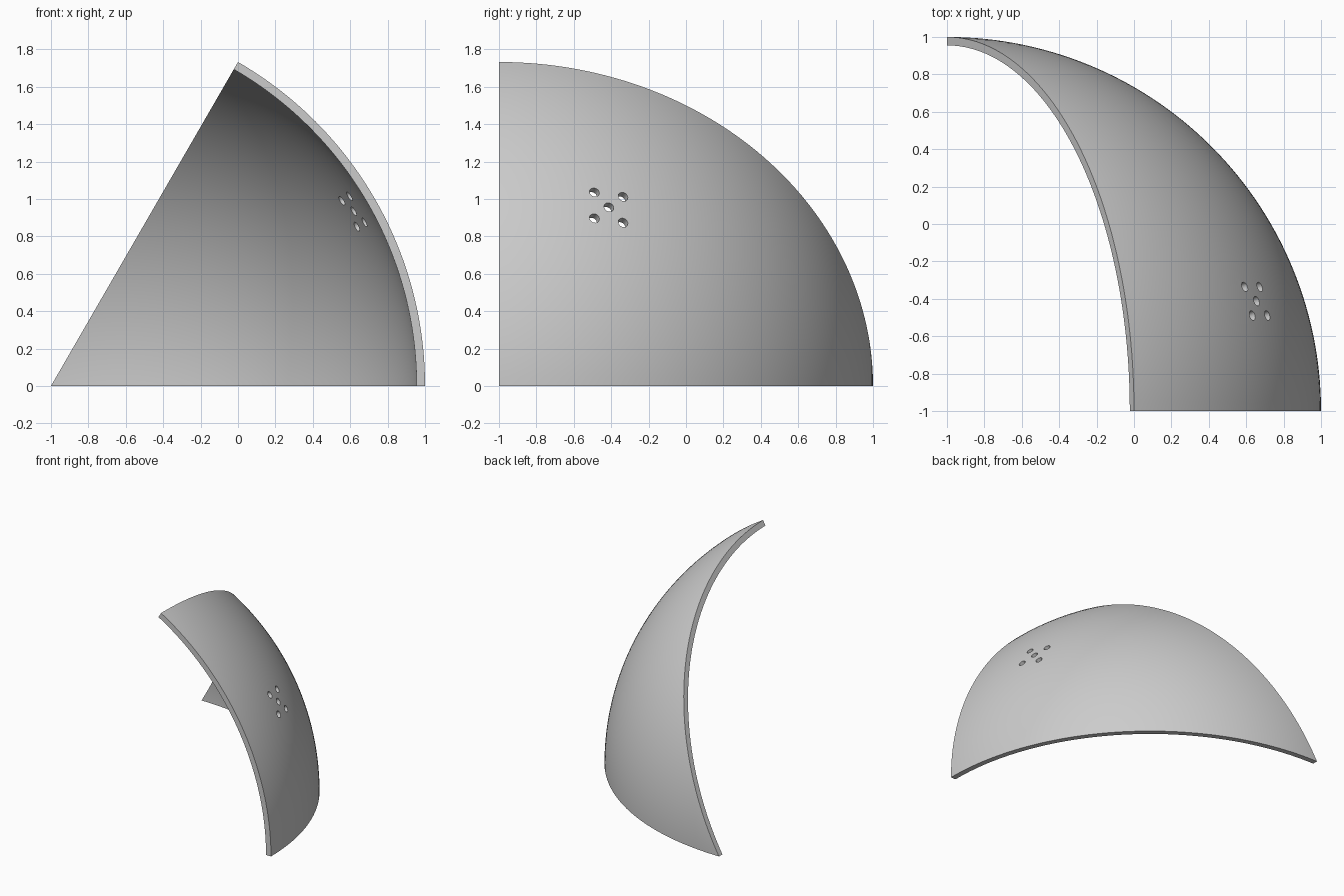
import bpy
import bmesh
from math import sin, cos, pi, radians
from mathutils import Vector, Matrix

cube = bpy.data.objects.get("Cube")
if cube:
    bpy.data.objects.remove(cube, do_unlink=True)

CENTRE = Vector((-1, -1, 0))
OUTER, INNER = 2.0, 1.955
WEDGE = radians(60)
ROUND, RISE = 40, 60          # steps around the wedge and towards its pole


def radial(around, lift):
    """Unit direction from the sphere centre; the pole lies along +y."""
    return Vector((cos(lift) * cos(around), sin(lift), cos(lift) * sin(around)))


def add_object(name, bm):
    mesh = bpy.data.meshes.new(name)
    bm.to_mesh(mesh)
    bm.free()
    obj = bpy.data.objects.new(name, mesh)
    bpy.context.collection.objects.link(obj)
    return obj


# Shell: a thick wedge of a sphere
bm = bmesh.new()
outer, inner = [
    [[bm.verts.new(CENTRE + r * radial(WEDGE * i / ROUND, pi / 2 * j / RISE))
      for j in range(RISE + 1)] for i in range(ROUND + 1)]
    for r in (OUTER, INNER)]

for i in range(ROUND):
    for j in range(RISE):
        for g in (outer, inner):
            bm.faces.new((g[i][j], g[i + 1][j], g[i + 1][j + 1], g[i][j + 1]))
    # front rim
    bm.faces.new((outer[i][0], outer[i + 1][0], inner[i + 1][0], inner[i][0]))

# bottom and top rims
for i in (0, ROUND):
    for j in range(RISE):
        bm.faces.new((outer[i][j], outer[i][j + 1], inner[i][j + 1], inner[i][j]))

bmesh.ops.remove_doubles(bm, verts=bm.verts, dist=0.0001)
bmesh.ops.recalc_face_normals(bm, faces=bm.faces)
shell = add_object("shell_segment", bm)

# Hole cutters: one in the middle and four in a square around it
axis = radial(radians(30), radians(17.1))
turn = axis.to_track_quat('Z', 'Y').to_matrix().to_4x4()
across = Vector((-sin(radians(30)), 0, cos(radians(30))))
along = across.cross(axis)
bm = bmesh.new()
for a, b in ((0, 0), (1, 1), (1, -1), (-1, 1), (-1, -1)):
    place = CENTRE + axis * OUTER + 0.08 * (a * across + b * along)
    bmesh.ops.create_cone(bm, cap_ends=True, segments=24, radius1=0.027,
                          radius2=0.027, depth=0.3,
                          matrix=Matrix.Translation(place) @ turn)
cutter = add_object("hole_cutter", bm)
cutter.hide_render = True

# Cut the holes
bpy.ops.object.select_all(action='DESELECT')
shell.select_set(True)
bpy.context.view_layer.objects.active = shell
cut = shell.modifiers.new("holes", 'BOOLEAN')
cut.operation = 'DIFFERENCE'
cut.solver = 'EXACT'
cut.object = cutter
bpy.ops.object.modifier_apply(modifier=cut.name)
bpy.data.objects.remove(cutter, do_unlink=True)

# Colour and shading
grey = bpy.data.materials.new("plain_grey")
grey.use_nodes = True
colour = (0.6, 0.6, 0.6, 1)
grey.diffuse_color = colour
grey.node_tree.nodes["Principled BSDF"].inputs["Base Color"].default_value = colour
shell.data.materials.clear()
shell.data.materials.append(grey)
bpy.ops.object.shade_smooth_by_angle(angle=radians(30))
